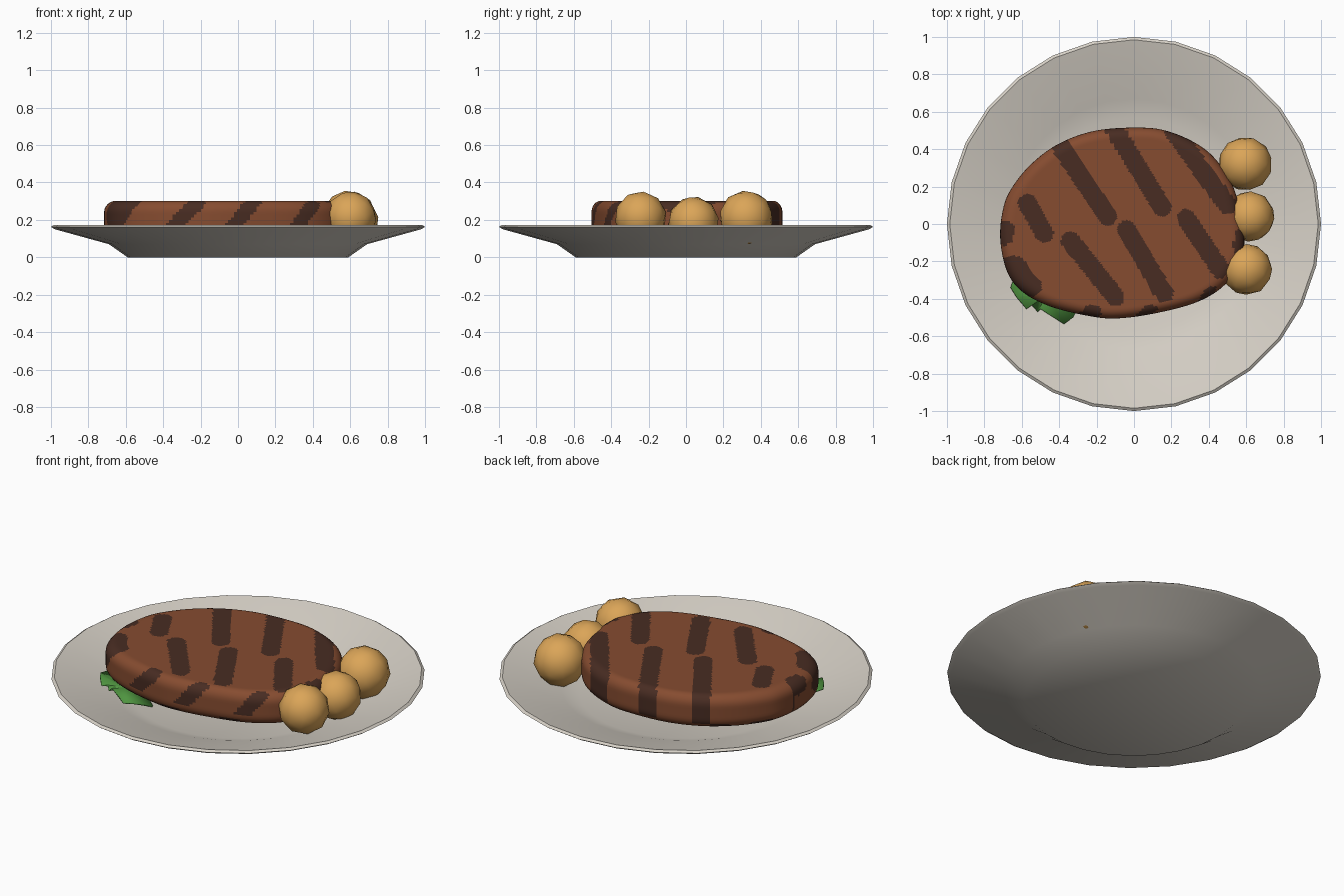
import bpy, bmesh, math
from mathutils import Vector, Euler

if "Cube" in bpy.data.objects:
    bpy.data.objects.remove(bpy.data.objects["Cube"], do_unlink=True)


def material(name, hex_colour):
    """Flat material from an sRGB hex string, stored as linear values."""
    srgb = [int(hex_colour[i:i + 2], 16) / 255 for i in (0, 2, 4)]
    linear = [((c + 0.055) / 1.055) ** 2.4 for c in srgb] + [1]
    mat = bpy.data.materials.new(name)
    mat.use_nodes = True
    mat.diffuse_color = linear
    mat.node_tree.nodes["Principled BSDF"].inputs["Base Color"].default_value = linear
    return mat


CERAMIC = material("warm white ceramic", "D6D0C6")
MEAT = material("grilled brown", "864C30")
CHAR = material("char brown", "482C22")
POTATO = material("golden potato", "DBA558")
GREEN = material("leaf green", "4F9440")


def finish(name, bm, mats, angle=40):
    bmesh.ops.recalc_face_normals(bm, faces=bm.faces)
    mesh = bpy.data.meshes.new(name)
    bm.to_mesh(mesh)
    bm.free()
    for mat in mats:
        mesh.materials.append(mat)
    obj = bpy.data.objects.new(name, mesh)
    bpy.context.collection.objects.link(obj)
    bpy.ops.object.select_all(action="DESELECT")
    obj.select_set(True)
    bpy.context.view_layer.objects.active = obj
    bpy.ops.object.shade_smooth_by_angle(angle=math.radians(angle))
    return obj


def skin(rings, bottom, top):
    """Closed skin through stacked rings, capped by a fan at each end."""
    bm = bmesh.new()
    loops = [[bm.verts.new(p) for p in ring] for ring in rings]
    n = len(loops[0])
    for a, b in zip(loops, loops[1:]):
        for i in range(n):
            j = (i + 1) % n
            bm.faces.new((a[i], a[j], b[j], b[i]))
    for loop, tip in ((loops[0], bottom), (loops[-1], top)):
        centre = bm.verts.new(tip)
        for i in range(n):
            bm.faces.new((loop[i], loop[(i + 1) % n], centre))
    return bm


# Plate: a turned profile with a small foot, sloping wall and rounded lip
SIDES = 28
plate_profile = [(0.59, 0), (0.69, 0.07), (0.98, 0.15), (1, 0.163),
                 (0.985, 0.173), (0.955, 0.165), (0.67, 0.085), (0.57, 0.05)]
turns = [math.tau * i / SIDES for i in range(SIDES)]
plate_rings = [[(r * math.cos(t), r * math.sin(t), z) for t in turns]
               for r, z in plate_profile]
finish("plate", skin(plate_rings, (0, 0, 0), (0, 0, 0.05)), [CERAMIC])

# Steak: smooth closed outline, scaled into rings with rounded edges
outline = [(-.715, -.08), (-.70, .08), (-.655, .19), (-.55, .32), (-.40, .43),
           (-.20, .50), (.05, .515), (.20, .49), (.35, .42), (.45, .33),
           (.53, .20), (.57, .05), (.59, -.08), (.57, -.20), (.48, -.33),
           (.33, -.42), (.10, -.48), (-.10, -.505), (-.25, -.49),
           (-.45, -.44), (-.60, -.36), (-.68, -.25)]
outline = [Vector(p) for p in outline]
STEPS = 12
edge = []
for i in range(len(outline)):
    a, b, c, d = (outline[(i + k) % len(outline)] for k in (-1, 0, 1, 2))
    for s in range(STEPS):
        t = s / STEPS
        edge.append(0.5 * (2 * b + (c - a) * t + (2 * a - 5 * b + 4 * c - d) * t ** 2
                           + (3 * b - a - 3 * c + d) * t ** 3))

LOW, HIGH, ROUND = 0.11, 0.302, 0.06
middle = Vector((-0.06, 0))
section = []
for i in range(7):
    q = math.pi / 2 * i / 6
    section.append((1 - 0.1 * (1 - math.sin(q)), LOW + ROUND * (1 - math.cos(q))))
section += [(1, LOW + ROUND + (HIGH - LOW - 2 * ROUND) * i / 5) for i in range(1, 5)]
section += [(s, LOW + HIGH - z) for s, z in reversed(section[:7])]
section += [(0.9 * (1 - i / 50), HIGH) for i in range(1, 50)]
steak_rings = [[(*(middle + (p - middle) * s), z) for p in edge] for s, z in section]
steak = skin(steak_rings, (*middle, LOW), (*middle, HIGH))

# Char marks: slanted bars on top, plus short bars that wrap over the rim
bars = [((-.45, .50), (-.14, .04)), ((-.13, .55), (.15, .09)), ((.21, .50), (.50, .10)),
        ((-.57, .11), (-.48, -.05)), ((-.34, -.09), (-.10, -.39)),
        ((-.04, -.03), (.16, -.37)), ((.28, .03), (.46, -.24)),
        ((-.63, -.22), (-.54, -.34)), ((-.22, -.48), (-.18, -.56)),
        ((.09, -.48), (.12, -.56)), ((.42, -.38), (.45, -.46)),
        ((-.70, -.07), (-.69, -.03)), ((.58, -.12), (.59, -.07))]
bars = [(Vector(a), Vector(b)) for a, b in bars]
low_spots = [Vector(p) for p in ((-.10, -.50), (.25, -.45), (-.42, -.45), (-.64, .20), (-.48, .37))]


def charred(p):
    flat = Vector((p.x, p.y))
    if p.z < 0.145:
        return any((flat - spot).length < 0.06 for spot in low_spots)
    if p.z < 0.17 and p.y < 0:
        return False
    if p.y < 0:
        flat.x += 0.9 * (HIGH - p.z)
    for a, b in bars:
        along = max(0, min(1, (flat - a).dot(b - a) / (b - a).length_squared))
        if (flat - a - (b - a) * along).length < 0.05:
            return True
    return False


for face in steak.faces:
    face.material_index = int(charred(face.calc_center_median()))
finish("steak", steak, [MEAT, CHAR])

# Potatoes: faceted balls in a row beside the steak
potatoes = [(.595, .322, .213, .145, .4), (.617, .04, .19, .136, 1.3), (.602, -.243, .215, .138, 2.2)]
for number, (x, y, z, radius, spin) in enumerate(potatoes, 1):
    bm = bmesh.new()
    bmesh.ops.create_icosphere(bm, subdivisions=2, radius=radius)
    bmesh.ops.rotate(bm, verts=bm.verts, matrix=Euler((spin, spin * 0.6, spin)).to_matrix())
    bmesh.ops.translate(bm, verts=bm.verts, vec=(x, y, z))
    finish(f"potato_{number}", bm, [POTATO])

# Lettuce: ragged leaf resting on the plate wall, tucked under the steak
ragged = [(-.66, -.34), (-.63, -.39), (-.575, -.455), (-.55, -.43), (-.515, -.47), (-.50, -.455),
          (-.375, -.535), (-.325, -.50), (-.28, -.40), (-.40, -.30), (-.55, -.24), (-.64, -.28)]
bm = bmesh.new()
rim = [bm.verts.new((x, y, 0.10 + 0.28 * (math.hypot(x, y) - 0.67) + 0.012 * (i % 2)))
       for i, (x, y) in enumerate(ragged)]
heart = bm.verts.new((-.47, -.38, 0.10))
for i, v in enumerate(rim):
    bm.faces.new((v, rim[(i + 1) % len(rim)], heart))
leaf = finish("lettuce_leaf", bm, [GREEN], 20)
thick = leaf.modifiers.new("thickness", "SOLIDIFY")
thick.thickness = 0.008
